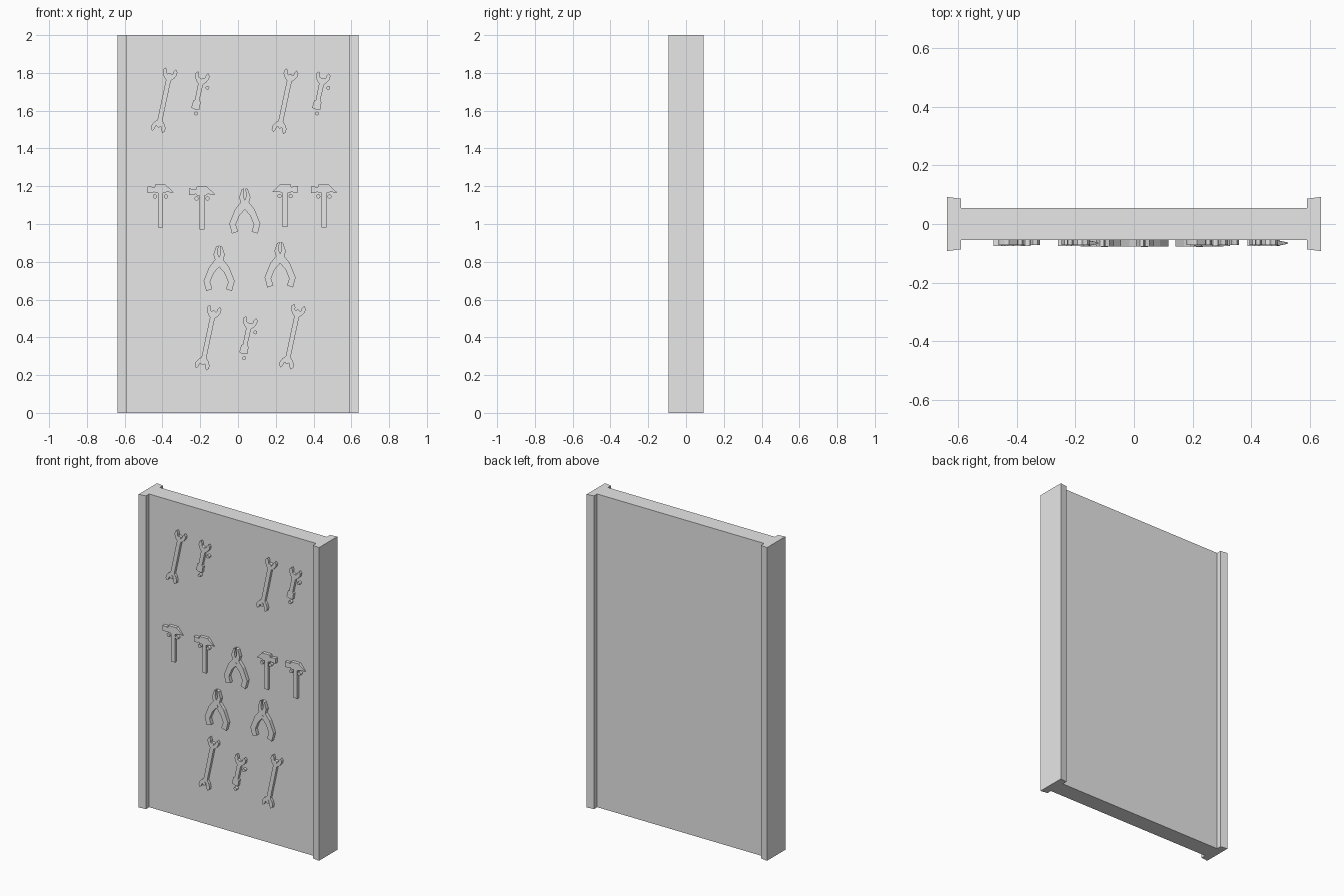
import bpy, bmesh, math

cube = bpy.data.objects.get("Cube")
if cube:
    bpy.data.objects.remove(cube, do_unlink=True)

grey = bpy.data.materials.new("plain_grey")
grey.use_nodes = True
GREY = (0.8, 0.8, 0.8, 1)
grey.diffuse_color = GREY
grey.node_tree.nodes["Principled BSDF"].inputs["Base Color"].default_value = GREY

PANEL = 0.0545   # half thickness of the board
MM = 0.001       # tool outlines are in thousandths


def finish(name, bm):
    bmesh.ops.recalc_face_normals(bm, faces=bm.faces)
    mesh = bpy.data.meshes.new(name)
    bm.to_mesh(mesh)
    bm.free()
    mesh.materials.append(grey)
    ob = bpy.data.objects.new(name, mesh)
    bpy.context.collection.objects.link(ob)
    return ob


def prism(name, pts, at, depth, tilt=0, flip=1, thin_beyond=None):
    """Extrude an outline from the board towards the front."""
    bm = bmesh.new()
    rings = []
    for side in (0, 1):
        ring = []
        for x, z in pts:
            d = depth * side
            if thin_beyond and x > thin_beyond:
                d = depth * (0.4 + 0.2 * side)
            ring.append(bm.verts.new((x * MM * flip, -d, z * MM)))
        rings.append(ring)
    back, front = rings
    bm.faces.new(back)
    bm.faces.new(front)
    for i in range(len(pts)):
        j = (i + 1) % len(pts)
        bm.faces.new((back[i], back[j], front[j], front[i]))
    ob = finish(name, bm)
    ob.location = (at[0], -PANEL, at[1])
    ob.rotation_euler.y = tilt
    return ob


def peg(at, dx, dz, r=11, depth=0.021):
    pts = [(r * math.cos(math.tau * i / 12), r * math.sin(math.tau * i / 12)) for i in range(12)]
    prism("peg", pts, (at[0] + dx * MM, at[1] + dz * MM), depth)


def mirrored(half):
    """Close a right half outline (top to bottom) with its left side."""
    return half + [(-x, z) for x, z in reversed(half) if x]


# Board
bm = bmesh.new()
bmesh.ops.create_cube(bm, size=1)
for v in bm.verts:
    v.co.x *= 1.19
    v.co.y *= 2 * PANEL
    v.co.z = v.co.z * 2 + 1
finish("board", bm)

# Side posts, slightly deeper at the outer edge
for s, name in ((1, "left_post"), (-1, "right_post")):
    bm = bmesh.new()
    bmesh.ops.create_cube(bm, size=1)
    for v in bm.verts:
        outer = v.co.x > 0
        v.co.y *= 0.185 if outer else 0.172
        v.co.x = s * (0.637 if outer else 0.59)
        v.co.z = v.co.z * 2 + 1
    finish(name, bm)

TILT = math.radians(12)

# Double ended wrenches
jaw = [(0, 137), (15, 142), (18, 158), (27, 172), (38, 160), (38, 142), (26, 121), (13, 108)]
wrench = mirrored(jaw + [(x, -z) for x, z in reversed(jaw)])
for at in ((-0.391, 1.655), (0.249, 1.65), (-0.158, 0.398), (0.288, 0.403)):
    prism("double_wrench", wrench, at, 0.017, TILT)
    for s in (1, -1):
        peg(at, s * 28, s * 133)

# Short wrenches: one jaw and a thicker grip end
short = mirrored([(x, z - 133) for x, z in jaw]
                 + [(12, -112), (20, -118), (22, -158), (0, -162)])
for at in ((-0.193, 1.765), (0.447, 1.765), (0.061, 0.47)):
    prism("short_wrench", short, at, 0.017, TILT)
    peg(at, -29, -180, 10)
    peg(at, 31, -44, 10)

# Hammers
head = [(-69, 15), (-42, 14), (-38, 10), (-32, 12), (-28, 26), (26, 26), (69, -16),
        (30, -14), (20, -20), (-28, -20), (-34, -12), (-42, -17), (-69, -18)]
handle = [(-13, -18), (13, -18), (13, -202), (-13, -202)]
for at, flip in (((-0.41, 1.183), 1), ((-0.19, 1.172), 1),
                 ((0.249, 1.185), -1), ((0.455, 1.183), 1)):
    prism("hammer_head", head, at, 0.021, flip=flip, thin_beyond=60)
    prism("hammer_handle", handle, at, 0.016, flip=flip)
    for dx in (-30, 29):
        peg(at, dx * flip, -37)

# Pliers: two mirrored arms around a pivot
arm = [(3, 103), (16, 97), (30, 55), (22, 28), (52, -10), (82, -85), (68, -138),
       (36, -127), (48, -90), (28, -42), (0, -10), (0, 40), (8, 62)]
for at in ((0.036, 1.087), (-0.1, 0.783), (0.223, 0.802)):
    for flip in (1, -1):
        prism("pliers_arm", arm, at, 0.022, flip=flip)
    peg(at, 0, 0, 12, 0.024)
